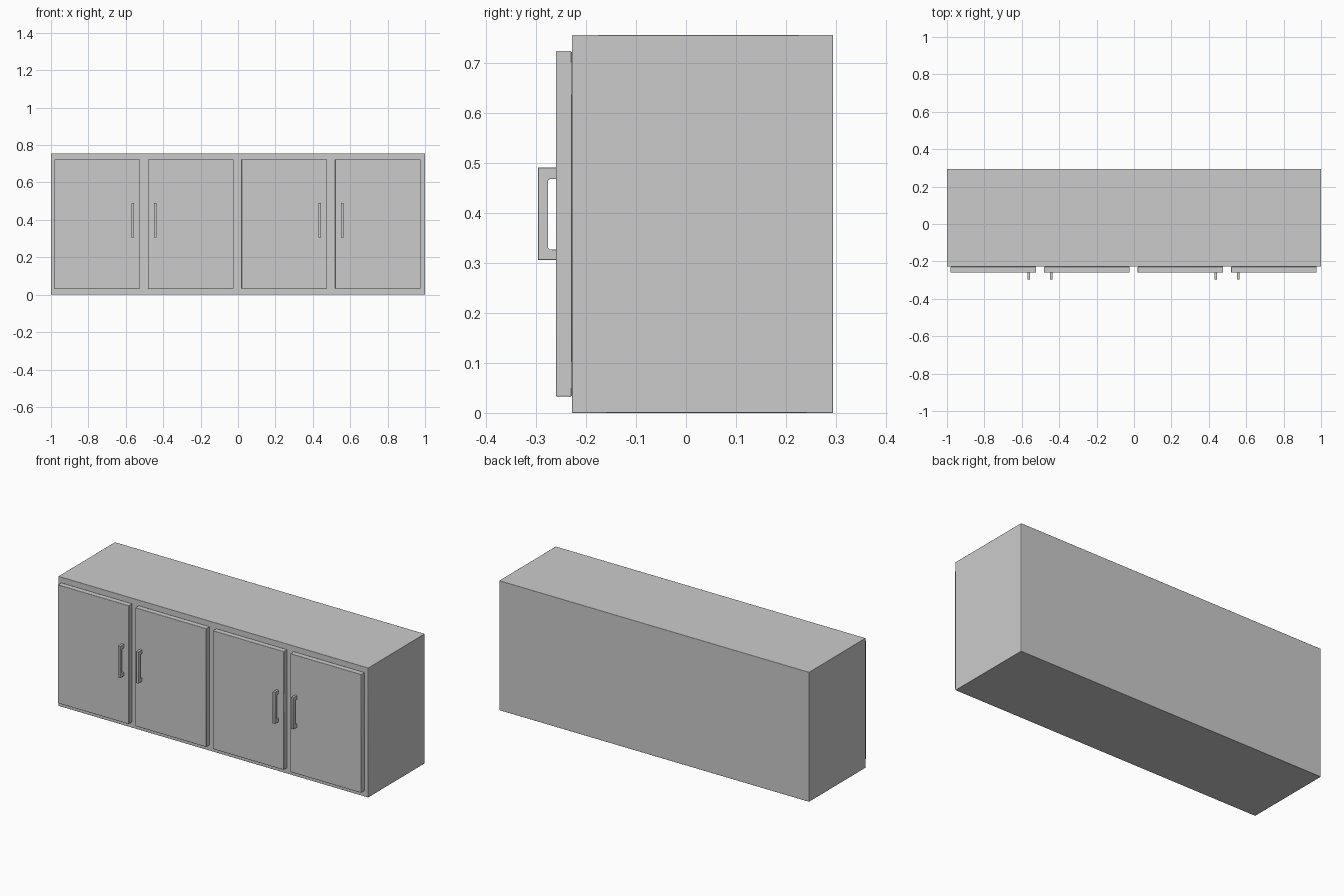
import bpy, bmesh

if "Cube" in bpy.data.objects:
    bpy.data.objects.remove(bpy.data.objects["Cube"])


def finish(obj, bevel):
    mod = obj.modifiers.new("soft_edges", 'BEVEL')
    mod.width = bevel
    mod.segments = 2
    mod.limit_method = 'ANGLE'
    bpy.ops.object.select_all(action='DESELECT')
    obj.select_set(True)
    bpy.context.view_layer.objects.active = obj
    bpy.ops.object.shade_smooth_by_angle()


def box(name, lo, hi, bevel):
    bpy.ops.mesh.primitive_cube_add(size=1, location=[(a + b) / 2 for a, b in zip(lo, hi)])
    obj = bpy.context.object
    obj.name = name
    obj.scale = [b - a for a, b in zip(lo, hi)]
    bpy.ops.object.transform_apply(location=False, rotation=False, scale=True)
    finish(obj, bevel)


def handle(name, x, width=0.014):
    # U-shaped side profile (y, z), extruded across x
    front, grip, door = -0.296, -0.276, -0.258
    profile = [(door, 0.306), (front, 0.306), (front, 0.491), (door, 0.491),
               (door, 0.468), (grip + 0.003, 0.468), (grip, 0.465),
               (grip, 0.330), (grip + 0.003, 0.327), (door, 0.327)]
    bm = bmesh.new()
    face = bm.faces.new([bm.verts.new((x - width / 2, y, z)) for y, z in profile])
    new = bmesh.ops.extrude_face_region(bm, geom=[face])["geom"]
    bmesh.ops.translate(bm, vec=(width, 0, 0),
                        verts=[g for g in new if isinstance(g, bmesh.types.BMVert)])
    bmesh.ops.recalc_face_normals(bm, faces=bm.faces)
    mesh = bpy.data.meshes.new(name)
    bm.to_mesh(mesh)
    bm.free()
    obj = bpy.data.objects.new(name, mesh)
    bpy.context.collection.objects.link(obj)
    finish(obj, 0.001)


# Cabinet carcass
box("cabinet_body", (-1, -0.228, 0), (1, 0.294, 0.756), 0.0015)

# Four doors, with handles meeting in pairs
handle_x = (-0.562, -0.443, 0.438, 0.557)
for i in range(4):
    cx = -0.752 + 0.5 * i
    box(f"door_{i + 1}", (cx - 0.229, -0.26, 0.033), (cx + 0.229, -0.2285, 0.724), 0.002)
    handle(f"handle_{i + 1}", handle_x[i])
